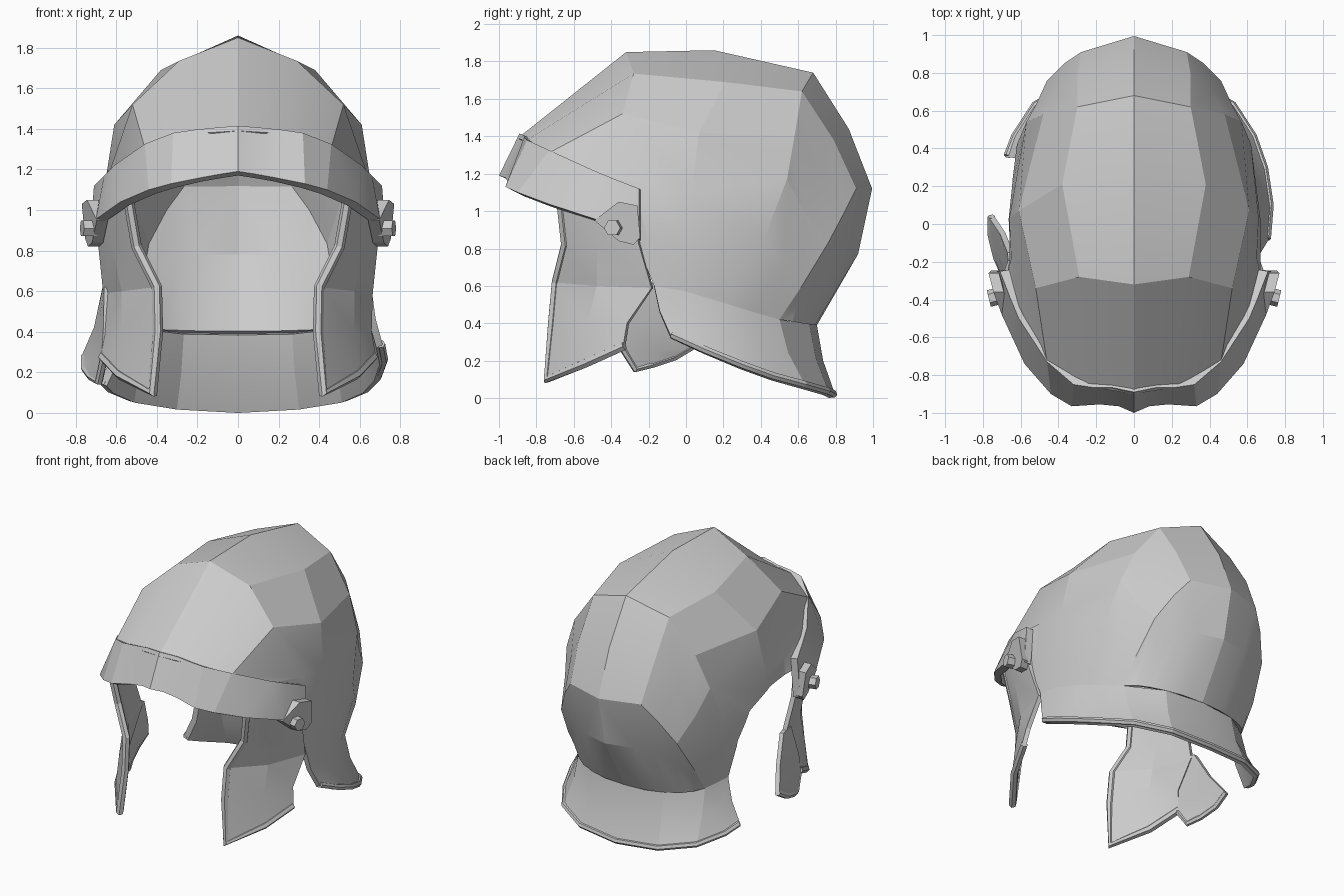
import bpy, bmesh, math
from mathutils import Vector

if "Cube" in bpy.data.objects:
    bpy.data.objects.remove(bpy.data.objects["Cube"])

CENTRE = Vector((0, 0, 0.9))


def finish(ob, angle=16):
    bpy.ops.object.select_all(action='DESELECT')
    ob.select_set(True)
    bpy.context.view_layer.objects.active = ob
    bpy.ops.object.convert(target='MESH')
    bpy.ops.object.shade_smooth_by_angle(angle=math.radians(angle))
    return ob


def new_object(name, bm):
    me = bpy.data.meshes.new(name)
    bm.to_mesh(me)
    bm.free()
    ob = bpy.data.objects.new(name, me)
    bpy.context.collection.objects.link(ob)
    return ob


def sheet(name, rows, thick, sides=(1, -1), offset=-1, cutter=None):
    """Skin a grid of points on the chosen sides and thicken it."""
    bm = bmesh.new()
    for s in sides:
        g = [[bm.verts.new((s * x, y, z)) for x, y, z in r] for r in rows]
        for a, b in zip(g, g[1:]):
            for i in range(len(a) - 1):
                bm.faces.new((a[i], a[i + 1], b[i + 1], b[i]))
    bmesh.ops.remove_doubles(bm, verts=bm.verts, dist=0.001)
    bmesh.ops.recalc_face_normals(bm, faces=bm.faces)
    bm.normal_update()
    if sum(f.normal.dot(f.calc_center_median() - CENTRE) * f.calc_area() for f in bm.faces) < 0:
        bmesh.ops.reverse_faces(bm, faces=bm.faces)
    ob = new_object(name, bm)
    m = ob.modifiers.new("thickness", 'SOLIDIFY')
    m.thickness, m.offset = thick, offset
    if cutter:
        m = ob.modifiers.new("ear_opening", 'BOOLEAN')
        m.object, m.operation, m.solver = cutter, 'DIFFERENCE', 'EXACT'
    return finish(ob)


def prism(name, profile, x_in, x_out):
    """Side-view (y, z) outline extruded between two x functions."""
    bm = bmesh.new()
    a = [bm.verts.new((x_in(y, z), y, z)) for y, z in profile]
    b = [bm.verts.new((x_out(y, z), y, z)) for y, z in profile]
    bm.faces.new(a)
    bm.faces.new(b[::-1])
    for i in range(len(a)):
        j = (i + 1) % len(a)
        bm.faces.new((a[i], b[i], b[j], a[j]))
    bmesh.ops.recalc_face_normals(bm, faces=bm.faces)
    return new_object(name, bm)


def rim(name, points, side, radius=0.026):
    cu = bpy.data.curves.new(name, 'CURVE')
    cu.dimensions, cu.fill_mode = '3D', 'FULL'
    cu.bevel_depth, cu.bevel_resolution, cu.use_fill_caps = radius, 1, True
    sp = cu.splines.new('POLY')
    sp.points.add(len(points) - 1)
    for p, (x, y, z) in zip(sp.points, points):
        p.co = (side * x, y, z, 1)
    ob = bpy.data.objects.new(name, cu)
    bpy.context.collection.objects.link(ob)
    return finish(ob)


# Ear opening, cut on the left side only
cutter = prism("ear_cutter",
               [(-.5, -.1), (.36, -.1), (.345, .45), (.31, .72), (.2, .9),
                (0, 1.0), (-.3, 1.03), (-.5, 1.0)],
               lambda y, z: -1, lambda y, z: -.4)
cutter.hide_render = True

# Keeled skull shell: arches from the centre ridge down to the lower edge
arches = [
    [(0, -.90, 1.39), (.24, -.86, 1.375), (.46, -.735, 1.31), (.60, -.50, 1.2), (.67, -.27, 1.09), (.665, -.27, .84)],
    [(0, -.32, 1.85), (.29, -.28, 1.735), (.52, -.34, 1.52), (.65, -.18, 1.14), (.67, -.2, .85), (.66, -.17, .6)],
    [(0, .15, 1.86), (.38, .21, 1.69), (.61, .07, 1.42), (.66, .03, 1.1), (.67, .02, .8), (.66, 0, .57)],
    [(0, .68, 1.74), (.30, .62, 1.64), (.48, .58, 1.40), (.57, .54, 1.17), (.62, .42, .86), (.63, .2, .51)],
    [(0, .87, 1.44), (.30, .79, 1.38), (.42, .70, 1.22), (.52, .63, 1.0), (.56, .52, .72), (.57, .36, .46)],
    [(0, .995, 1.12), (.28, .91, 1.12), (.37, .85, 1.0), (.46, .76, .83), (.50, .62, .60), (.5, .5, .42)],
    [(0, .92, .77), (.20, .87, .77), (.31, .80, .74), (.40, .71, .66), (.47, .60, .52), (.5, .5, .42)],
    [(0, .70, .39), (.16, .69, .39), (.28, .66, .395), (.38, .62, .40), (.45, .57, .41), (.5, .5, .42)],
]
sheet("skull_shell", arches, 0.03, cutter=cutter)

# Flared neck guard with a rolled lower edge
top = [(0, .70, .39), (.28, .66, .395), (.5, .5, .42), (.57, .36, .46), (.63, .2, .51), (.66, 0, .57), (.66, -.17, .6)]
low = [(0, .80, .012), (.31, .765, .03), (.53, .64, .065), (.64, .47, .11), (.70, .3, .17), (.73, .1, .25), (.715, -.08, .33)]
mid = [(a[0] + .33 * (b[0] - a[0]), a[1] + .33 * (b[1] - a[1]), (a[2] + b[2]) / 2) for a, b in zip(top, low)]
sheet("neck_guard", [top, mid, low], 0.035, cutter=cutter)
bpy.data.objects.remove(cutter)
left_end = [(-x, y, z) for x, y, z in low[1:4]] + [(-.68, .365, .15)]
rim("neck_rim", [(x * .985, y * .985, z + .01) for x, y, z in left_end[::-1] + low], 1, 0.021)

# Wavy brow band
band_top = [(0, -.89, 1.415), (.12, -.865, 1.405), (.22, -.865, 1.395), (.32, -.85, 1.38), (.46, -.73, 1.325),
            (.61, -.5, 1.22), (.66, -.38, 1.17), (.71, -.25, 1.12)]
band_low = [(0, -1.0, 1.19), (.08, -.965, 1.178), (.18, -.955, 1.16), (.33, -.965, 1.13), (.44, -.90, 1.10),
            (.58, -.74, 1.04), (.70, -.48, .955), (.73, -.25, .85)]
sheet("brow_band", [band_top, band_low], 0.05).data.update()

# Cheek guards: rows from front edge to rear edge
cheek = [
    [(.54, -.67, 1.05), (.63, -.50, 1.05), (.68, -.27, 1.0)],
    [(.50, -.645, .82), (.61, -.47, .84), (.675, -.25, .83)],
    [(.40, -.695, .62), (.56, -.47, .60), (.65, -.18, .59)],
    [(.395, -.715, .40), (.56, -.52, .40), (.645, -.31, .40)],
    [(.42, -.74, .10), (.58, -.53, .19), (.665, -.33, .28)],
]
sheet("cheek_guards", cheek, 0.03, offset=0)
for s, side in ((1, "right"), (-1, "left")):
    rim("cheek_rim_" + side, [r[0] for r in cheek] + cheek[-1][1:], s)

# Rear lobe of the left cheek guard, flaring outwards
lobe = [
    [(.645, -.25, .62), (.65, -.2, .62), (.655, -.15, .61)],
    [(.65, -.33, .39), (.675, -.18, .41), (.695, -.05, .42)],
    [(.66, -.34, .27), (.71, -.15, .26), (.755, .04, .28)],
    [(.685, -.27, .155), (.725, -.18, .18), (.755, -.06, .22)],
]
sheet("cheek_lobe", lobe, 0.03, sides=(-1,), offset=0)
rim("lobe_rim", [lobe[2][0], *lobe[3], lobe[2][2]], -1, 0.02)

# Hinge plates and rivets
plate = [(-.49, .95), (-.36, 1.05), (-.26, 1.03), (-.245, .86), (-.28, .82), (-.36, .84)]
for s, side in ((1, "right"), (-1, "left")):
    face = lambda y, z: .715 + .28 * (y + .36) + .12 * (z - .93)
    finish(prism("hinge_plate_" + side, plate,
                 lambda y, z: s * (face(y, z) - .04), lambda y, z: s * (face(y, z) + .015)))
    bpy.ops.mesh.primitive_cylinder_add(vertices=6, radius=.045, depth=.08,
                                        location=(s * .73, -.385, .91),
                                        rotation=(0, math.pi / 2, -s * .25))
    bpy.context.object.name = "hinge_rivet_" + side
